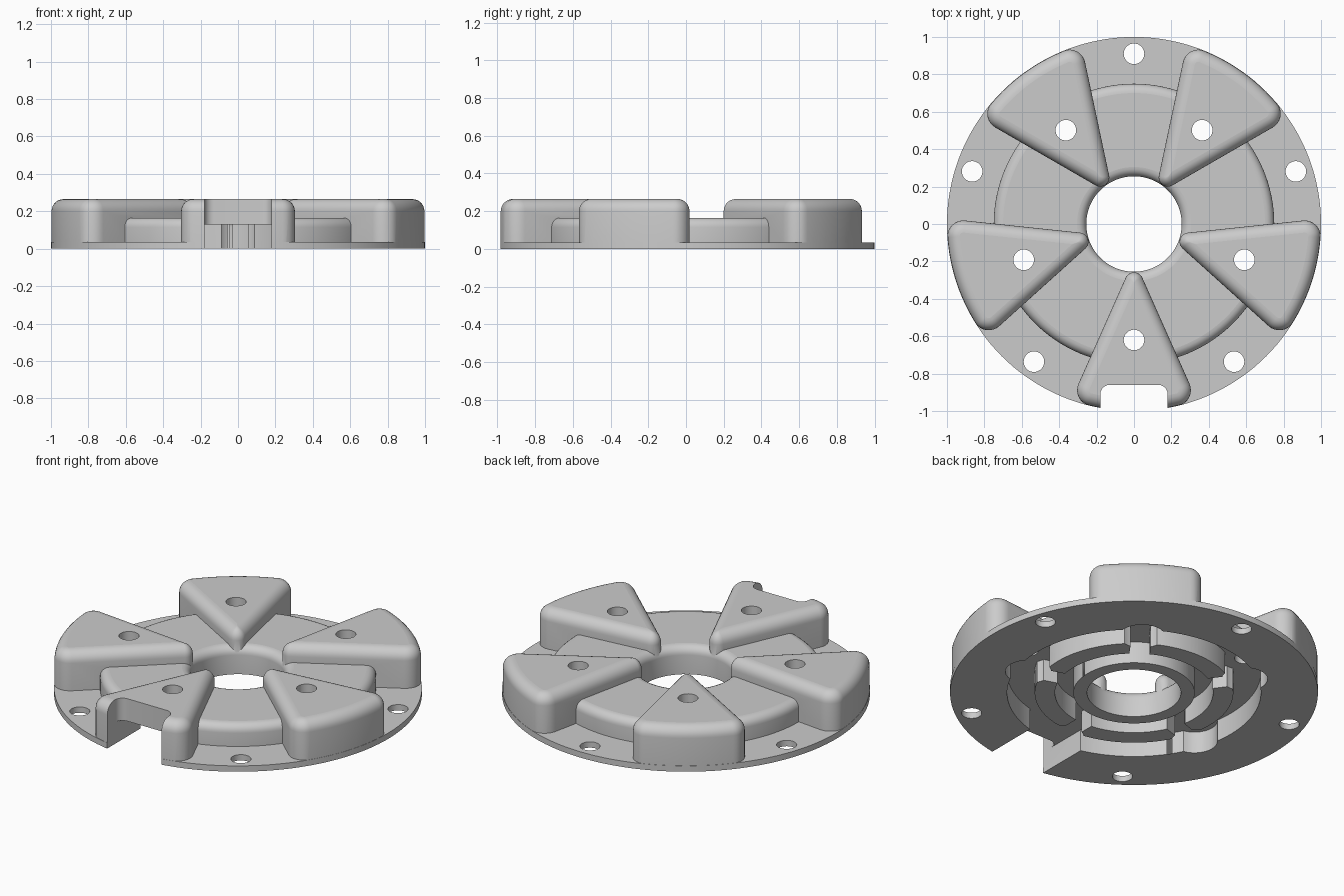
import bpy, bmesh
from math import sin, cos, tan, pi, radians, sqrt, atan2

if "Cube" in bpy.data.objects:
    bpy.data.objects.remove(bpy.data.objects["Cube"])

HALF = radians(24)                                  # half angle of a wedge
WEDGES = [radians(-90 + 72 * k) for k in range(5)]
GAPS = [a + pi / 5 for a in WEDGES]

grey = bpy.data.materials.new("plain grey")
grey.use_nodes = True
grey.diffuse_color = (0.6, 0.6, 0.6, 1)
grey.node_tree.nodes["Principled BSDF"].inputs["Base Color"].default_value = (0.6, 0.6, 0.6, 1)


def arc(cx, cy, r, a0, a1, n):
    return [(cx + r * cos(a0 + (a1 - a0) * i / n), cy + r * sin(a0 + (a1 - a0) * i / n))
            for i in range(n + 1)]


def turn(points, a):
    return [(x * cos(a) - y * sin(a), x * sin(a) + y * cos(a)) for x, y in points]


def bridge(bm, loops, closed=False):
    """Skin a list of equal vertex loops; cap the ends unless closed."""
    n = len(loops[0])
    pairs = list(zip(loops, loops[1:])) + ([(loops[-1], loops[0])] if closed else [])
    for a, b in pairs:
        for i in range(n):
            j = (i + 1) % n
            bm.faces.new((a[i], a[j], b[j], b[i]))
    if not closed:
        bm.faces.new(loops[0])
        bm.faces.new(loops[-1])


def stack(bm, layers):
    bridge(bm, [[bm.verts.new((x, y, z)) for x, y in pts] for pts, z in layers])


def prism(bm, pts, z0, z1):
    stack(bm, [(pts, z0), (pts, z1)])


def lathe(bm, profile, n=144):
    loops = [[bm.verts.new((r * cos(2 * pi * i / n), r * sin(2 * pi * i / n), z))
              for i in range(n)] for r, z in profile]
    bridge(bm, loops, closed=True)


def disc(r, dist, a, n=32):
    return arc(dist * cos(a), dist * sin(a), r, 0, 2 * pi, n)[:-1]


def rect(x0, x1, y0, y1):
    return [(x0, y0), (x1, y0), (x1, y1), (x0, y1)]


def finish(bm, name):
    bmesh.ops.recalc_face_normals(bm, faces=bm.faces)
    mesh = bpy.data.meshes.new(name)
    bm.to_mesh(mesh)
    bm.free()
    mesh.materials.append(grey)
    obj = bpy.data.objects.new(name, mesh)
    bpy.context.collection.objects.link(obj)
    return obj


def combine(body, bm, operation):
    """Apply a boolean with a temporary tool mesh."""
    tool = finish(bm, "tool")
    tool.hide_render = True
    mod = body.modifiers.new("cut", "BOOLEAN")
    mod.operation, mod.solver, mod.object = operation, "EXACT", tool
    deps = bpy.context.evaluated_depsgraph_get()
    result = bpy.data.meshes.new_from_object(body.evaluated_get(deps))
    body.modifiers.clear()
    body.data = result
    bpy.data.objects.remove(tool)


def wedge_outline(d):
    """Rounded sector along +x, inset by d."""
    r = max(0.085 - d, 0.002)
    apex = 0.187 + (d + r) / sin(HALF)
    t = -apex * cos(HALF) + sqrt((1 - d - r) ** 2 - (apex * sin(HALF)) ** 2)
    cx, cy = apex + t * cos(HALF), t * sin(HALF)
    phi = atan2(cy, cx)
    side = pi / 2 + HALF
    tip_r = max(0.049 - d, 0.002)
    tip = 0.187 + (d + tip_r) / sin(HALF)
    pts = arc(0, 0, 0.9985 - d, -phi, phi, 16)
    pts += arc(cx, cy, r, phi, side, 8)[1:]
    pts += arc(tip, 0, tip_r, side, 2 * pi - side, 10)
    pts += arc(cx, -cy, r, -side, -phi, 8)[:-1]
    return pts


# Flange with raised, rounded ring and central bore
bm = bmesh.new()
lathe(bm, [(0.255, 0), (1, 0), (1, 0.035), (0.75, 0.035)]
      + arc(0.7, 0.115, 0.05, 0, pi / 2, 6)
      + arc(0.305, 0.115, 0.05, pi / 2, pi, 6))
body = finish(bm, "hub_body")

# Five raised wedges with rounded top edges
bm = bmesh.new()
F, TOP = 0.065, 0.265
for a in WEDGES:
    layers = [(0, 0.01)] + [(F * (1 - cos(t)), TOP - F + F * sin(t))
                            for t in [pi / 2 * i / 7 for i in range(8)]]
    stack(bm, [(turn(wedge_outline(d), a), z) for d, z in layers])
combine(body, bm, "UNION")

# Two ring grooves underneath
bm = bmesh.new()
for r0, r1 in ((0.33, 0.43), (0.54, 0.69)):
    lathe(bm, [(r0, -0.1), (r1, -0.1), (r1, 0.13), (r0, 0.13)])
combine(body, bm, "DIFFERENCE")

# Round pockets below the wedges
bm = bmesh.new()
for a in WEDGES:
    prism(bm, disc(0.125, 0.62, a), -0.1, 0.13)
combine(body, bm, "DIFFERENCE")

# Radial slots through the middle ring
bm = bmesh.new()
for a in WEDGES:
    prism(bm, turn(rect(0.38, 0.6, -0.055, 0.055), a), -0.1, 0.13)
combine(body, bm, "DIFFERENCE")

# Front channel and open notch with rounded inner corners
bm = bmesh.new()
prism(bm, rect(-0.18, 0.18, -1.1, -0.64), -0.1, 0.13)
combine(body, bm, "DIFFERENCE")
bm = bmesh.new()
prism(bm, [(-0.18, -1.1), (0.18, -1.1)] + arc(0.13, -0.91, 0.05, 0, pi / 2, 6)
      + arc(-0.13, -0.91, 0.05, pi / 2, pi, 6), -0.2, 0.4)
combine(body, bm, "DIFFERENCE")

# Bolt holes in the flange and the wedges
bm = bmesh.new()
for a, b in zip(WEDGES, GAPS):
    prism(bm, disc(0.055, 0.62, a), -0.2, 0.4)
    prism(bm, disc(0.055, 0.91, b), -0.2, 0.4)
combine(body, bm, "DIFFERENCE")

# Smooth rounded surfaces, keep level faces flat
bpy.ops.object.select_all(action="DESELECT")
body.select_set(True)
bpy.context.view_layer.objects.active = body
bpy.ops.object.shade_smooth_by_angle(angle=radians(32))
for p in body.data.polygons:
    if abs(p.normal.z) > 0.999:
        p.use_smooth = False
